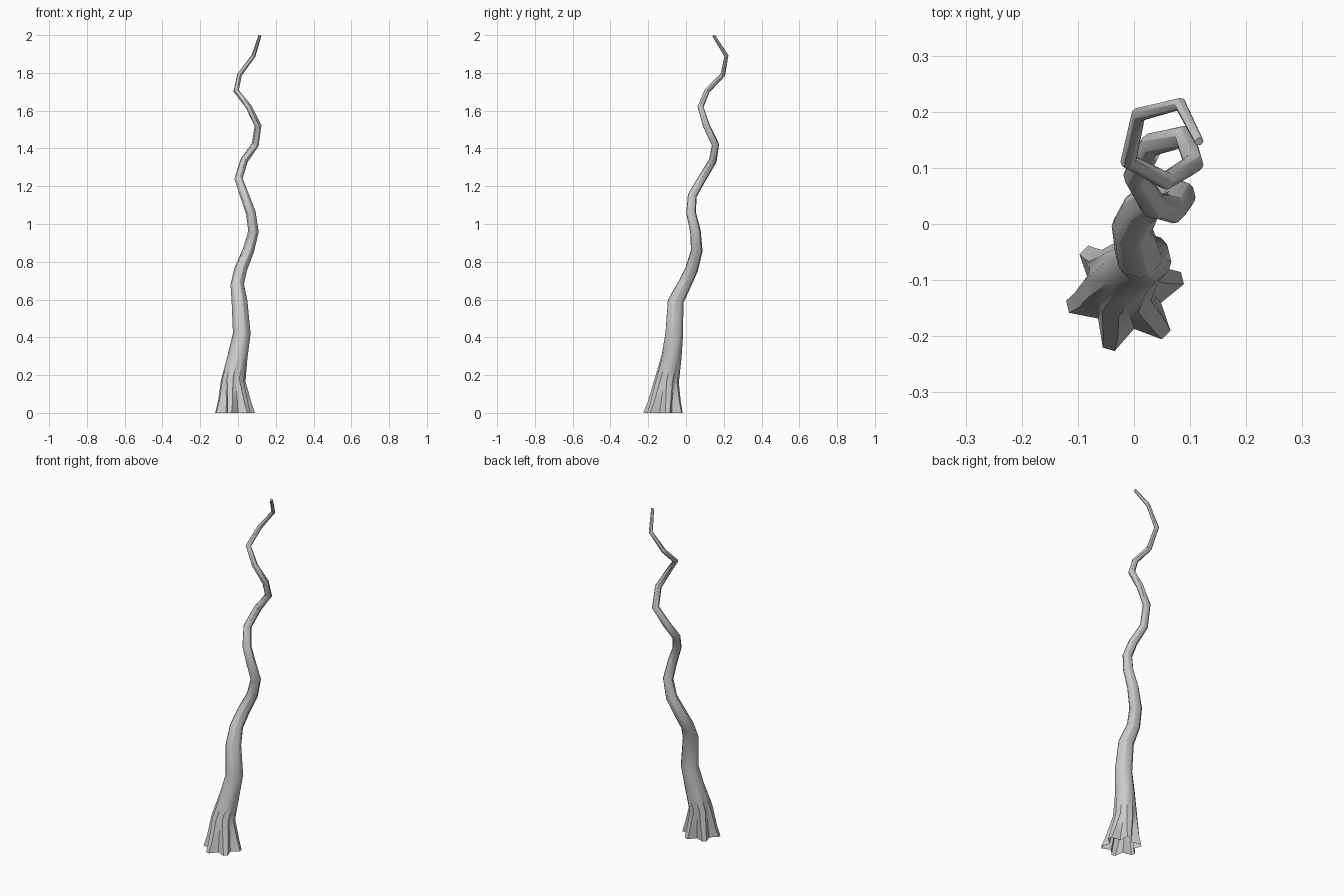
import bpy, bmesh, math
from mathutils import Vector

if "Cube" in bpy.data.objects:
    bpy.data.objects.remove(bpy.data.objects["Cube"])

# Corkscrew centre line: x, y, z, radius
path = [
    (-.016, -.122, 0, .106), (-.018, -.115, .06, .088), (-.025, -.102, .17, .065),
    (-.002, -.076, .30, .053), (.020, -.062, .42, .047), (.008, -.055, .59, .042),
    (-.004, -.008, .68, .036), (.014, .030, .76, .034), (.055, .057, .86, .031),
    (.082, .050, .96, .028), (.068, .027, 1.06, .026), (.035, .033, 1.15, .024),
    (.003, .085, 1.24, .022), (.032, .142, 1.335, .021), (.091, .156, 1.42, .0195),
    (.106, .108, 1.52, .018), (.057, .077, 1.62, .016), (-.010, .112, 1.705, .0145),
    (.008, .195, 1.79, .013), (.082, .214, 1.89, .011), (.116, .147, 1.997, .008),
]
# Root flare near the ground, by ring: valley radius factor, half angle of the root tip
flare = {0: (.63, 6), 1: (.68, 9), 2: (.86, 14), 3: (.96, 18)}
ROOTS, TURN = 6, 14

bm = bmesh.new()
pts = [Vector(p[:3]) for p in path]
rings = []
for i, (c, p) in enumerate(zip(pts, path)):
    # Section square to the path, horizontal at the ground
    t = (pts[min(i + 1, len(pts) - 1)] - pts[max(i - 1, 0)]).normalized()
    if i < 2:
        t = Vector((0, 0, 1))
    u = (Vector((1, 0, 0)) - t * t.x).normalized()
    v = t.cross(u)
    valley, half = flare.get(i, (1, 20))
    ring = []
    for k in range(ROOTS):
        for da, f in ((-half, 1), (half, 1), (30, valley)):
            # roots have blunt two-point tips, valleys one point
            a = math.radians(TURN + k * 60 + (da if da != 30 or valley < 1 else 40))
            ring.append(bm.verts.new(c + (u * math.cos(a) + v * math.sin(a)) * p[3] * f))
    rings.append(ring)

# Skin the rings; the foot stays open, the tip is closed
for a, b in zip(rings, rings[1:]):
    n = len(a)
    for k in range(n):
        bm.faces.new((a[k], a[(k + 1) % n], b[(k + 1) % n], b[k]))
bm.faces.new(rings[-1])

# Trunk object
me = bpy.data.meshes.new("twisted_trunk")
bm.to_mesh(me)
bm.free()
trunk = bpy.data.objects.new("twisted_trunk", me)
bpy.context.collection.objects.link(trunk)
bpy.context.view_layer.objects.active = trunk
trunk.select_set(True)
bpy.ops.object.shade_smooth_by_angle(angle=math.radians(40))
